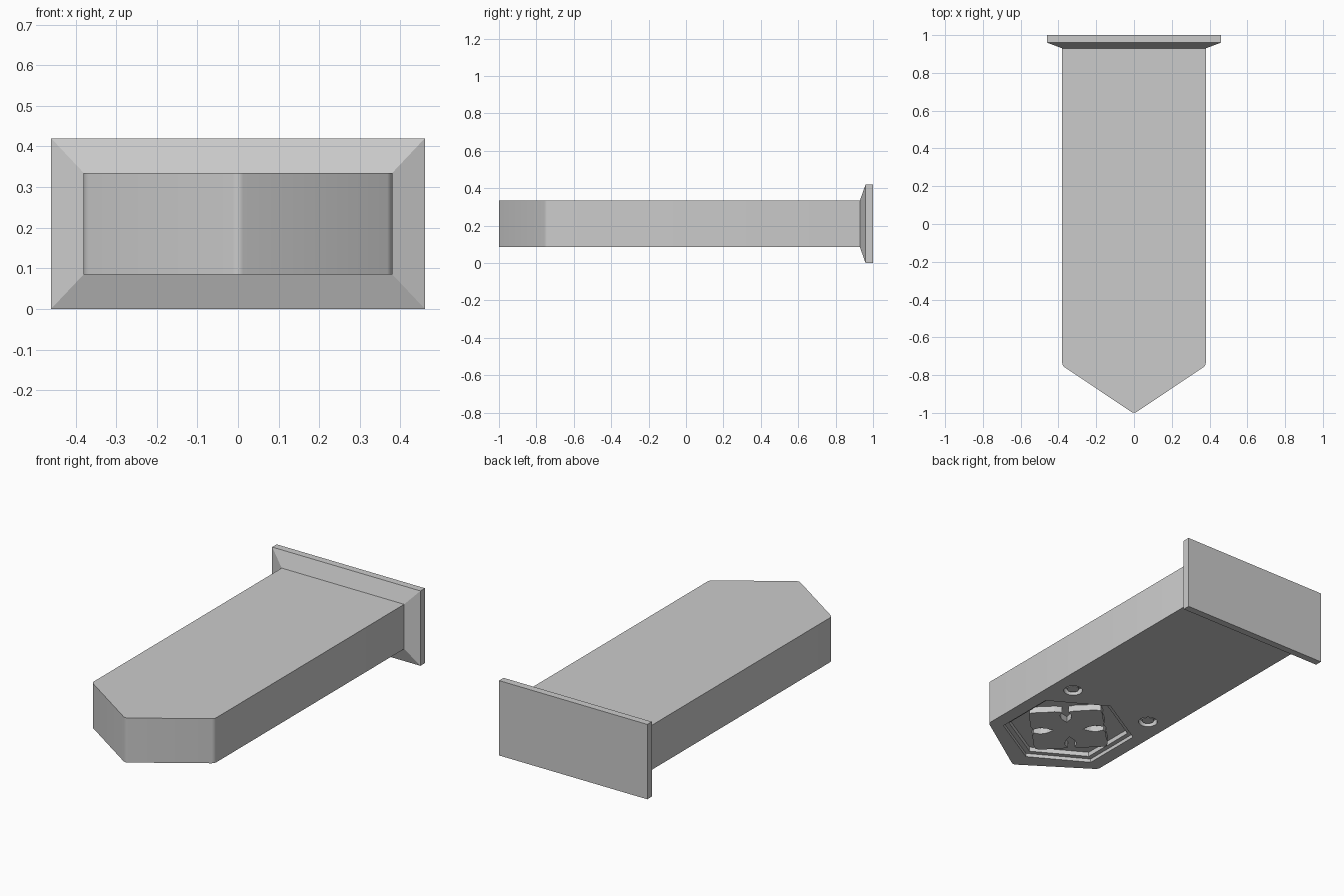
import bpy, bmesh, math

if "Cube" in bpy.data.objects:
    bpy.data.objects.remove(bpy.data.objects["Cube"])

Z0, Z1 = 0.085, 0.335      # underside and top of the body
CY = -0.545                # centre of the hexagonal recess


def make_obj(name, bm):
    bmesh.ops.recalc_face_normals(bm, faces=bm.faces[:])
    me = bpy.data.meshes.new(name)
    bm.to_mesh(me)
    bm.free()
    ob = bpy.data.objects.new(name, me)
    bpy.context.collection.objects.link(ob)
    return ob


def prism(name, pts, z0, z1, bevel=0.0):
    """Extrude a flat outline from z0 to z1, optionally rounding upright edges."""
    bm = bmesh.new()
    face = bm.faces.new([bm.verts.new((x, y, z0)) for x, y in pts])
    new = bmesh.ops.extrude_face_region(bm, geom=[face])["geom"]
    for v in new:
        if isinstance(v, bmesh.types.BMVert):
            v.co.z = z1
    if bevel:
        up = [e for e in bm.edges if abs(e.verts[0].co.z - e.verts[1].co.z) > 1e-4]
        bmesh.ops.bevel(bm, geom=up, offset=bevel, offset_type='OFFSET',
                        segments=4, profile=0.5, affect='EDGES')
    return make_obj(name, bm)


def ngon(cx, cy, r, n):
    return [(cx + r * math.sin(2 * math.pi * i / n),
             cy + r * math.cos(2 * math.pi * i / n)) for i in range(n)]


def cut(target, cutter):
    m = target.modifiers.new("cut", 'BOOLEAN')
    m.operation, m.solver, m.object = 'DIFFERENCE', 'EXACT', cutter
    bpy.context.view_layer.objects.active = target
    bpy.ops.object.modifier_apply(modifier=m.name)
    bpy.data.objects.remove(cutter, do_unlink=True)


def smooth(ob):
    bpy.ops.object.select_all(action='DESELECT')
    ob.select_set(True)
    bpy.context.view_layer.objects.active = ob
    bpy.ops.object.shade_smooth_by_angle(angle=math.radians(30))


# Pointed body with softened upright edges
body = prism("body", [(-0.38, 0.95), (-0.38, -0.75), (0, -1.004),
                      (0.38, -0.75), (0.38, 0.95)], Z0, Z1, 0.015)

# Stepped hexagonal recess underneath
cut(body, prism("recess_outer", ngon(0, CY, 0.35, 6), Z0 - 0.05, Z0 + 0.02))
cut(body, prism("recess_inner", ngon(0, CY, 0.32, 6), Z0 - 0.05, Z0 + 0.045))

# Round sockets, each with a small button inside
for side, label in ((-1, "left"), (1, "right")):
    cut(body, prism("socket", ngon(side * 0.26, -0.195, 0.05, 32),
                    Z0 - 0.05, Z0 + 0.03))
    smooth(prism("button_" + label, ngon(side * 0.26, -0.195, 0.032, 32),
                 Z0 + 0.008, Z0 + 0.04))
smooth(body)

# Raised four-petal rosette in the recess
half = [(0.055, 0.055), (0.10, 0.065), (0.13, 0.085), (0.145, 0.12),
        (0.18, 0.10), (0.21, 0.065), (0.24, 0.04)]
petal = [(x, -y) for x, y in half] + [(0.27, 0)] + half[:0:-1]
outline = []
for k in range(4):
    c, s = math.cos(k * math.pi / 2), math.sin(k * math.pi / 2)
    outline += [(x * c - y * s, CY + x * s + y * c) for x, y in petal]
prism("rosette", outline, Z0 + 0.01, Z0 + 0.05)

# End plate tapering down to the body
bm = bmesh.new()
rings = []
for y, hx, za, zb in ((0.93, 0.38, Z0, Z1), (0.96, 0.46, 0, 0.42), (1.0, 0.46, 0, 0.42)):
    rings.append([bm.verts.new((x, y, z)) for x, z in
                  ((-hx, za), (hx, za), (hx, zb), (-hx, zb))])
for a, b in zip(rings, rings[1:]):
    for i in range(4):
        j = (i + 1) % 4
        bm.faces.new((a[i], a[j], b[j], b[i]))
bm.faces.new(rings[0])
bm.faces.new(rings[-1])
make_obj("end_plate", bm)
